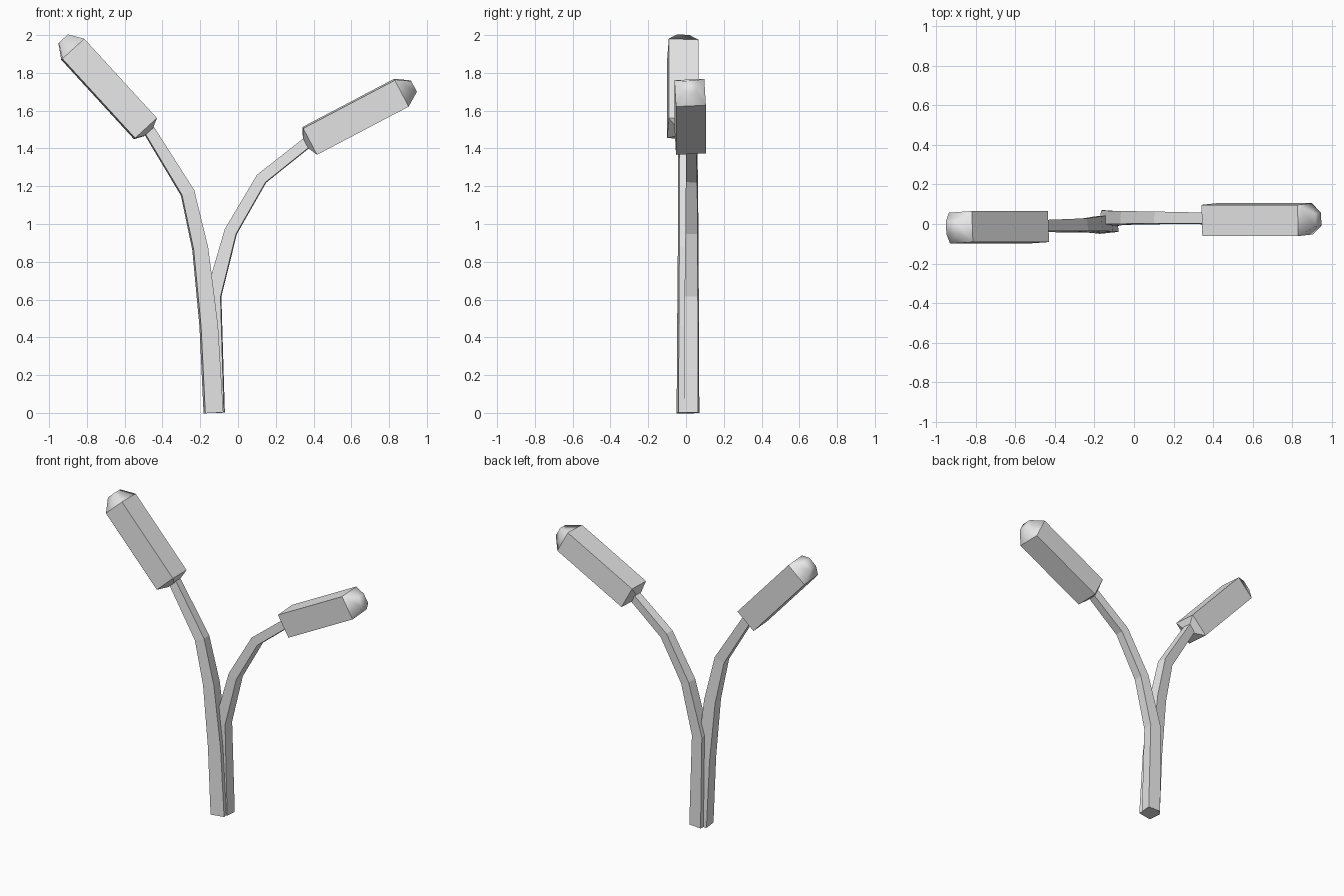
import bpy
import bmesh
import math
from mathutils import Vector, Matrix

cube = bpy.data.objects.get("Cube")
if cube:
    bpy.data.objects.remove(cube, do_unlink=True)

grey = bpy.data.materials.new("plain grey")
grey.use_nodes = True
grey.diffuse_color = (0.8, 0.8, 0.8, 1)
grey.node_tree.nodes["Principled BSDF"].inputs["Base Color"].default_value = (0.8, 0.8, 0.8, 1)


def square_tube(name, rings, roll, smooth_cap=False):
    """Loft rolled squares along rings of (x, y, z, width, depth)."""
    pts = [Vector(r[:3]) for r in rings]
    bm = bmesh.new()
    loops = []
    for i, (p, r) in enumerate(zip(pts, rings)):
        along = Vector()
        if i > 0:
            along += (p - pts[i - 1]).normalized()
        if i < len(pts) - 1:
            along += (pts[i + 1] - p).normalized()
        along.normalize()
        side = Vector((along.z, 0, -along.x)).normalized()
        turn = Matrix.Rotation(math.radians(roll), 3, along)
        side, deep = turn @ side, turn @ Vector((0, 1, 0))
        loops.append([bm.verts.new(p + side * r[3] / 2 * a + deep * r[4] / 2 * b)
                      for a, b in ((-1, -1), (1, -1), (1, 1), (-1, 1))])
    for low, high in zip(loops, loops[1:]):
        for k in range(4):
            n = (k + 1) % 4
            bm.faces.new((low[k], low[n], high[n], high[k]))
    bm.faces.new(loops[0][::-1])
    bm.faces.new(loops[-1])
    bmesh.ops.recalc_face_normals(bm, faces=bm.faces[:])
    if smooth_cap:
        # Soften only the rounded tip
        tip = set(loops[-1])
        for f in bm.faces:
            f.smooth = any(v in tip for v in f.verts)
        for e in bm.edges:
            e.smooth = any(v in tip for v in e.verts)
    mesh = bpy.data.meshes.new(name)
    bm.to_mesh(mesh)
    bm.free()
    mesh.materials.append(grey)
    obj = bpy.data.objects.new(name, mesh)
    bpy.context.collection.objects.link(obj)
    return obj


def seed_head(name, base, shoulder, size, roll):
    """Square head with a short tapered neck and a blunt tip."""
    base, shoulder = Vector(base), Vector(shoulder)
    axis = (shoulder - base).normalized()
    neck, tip = base - axis * 0.025, shoulder + axis * 0.075
    square_tube(name, [(*neck, 0.06, 0.06), (*base, size, size),
                       (*shoulder, size, size), (*tip, 0.065, 0.065)], roll, True)


# Stems
square_tube("right_stem", [(-0.13, 0, 0, 0.096, 0.09), (-0.155, 0, 0.46, 0.09, 0.085),
                           (-0.2, -0.002, 0.87, 0.078, 0.075), (-0.267, -0.007, 1.165, 0.07, 0.065),
                           (-0.48, -0.01, 1.51, 0.058, 0.055)], 6)
square_tube("left_stem", [(-0.117, 0.03, 0, 0.09, 0.075), (-0.13, 0.03, 0.62, 0.08, 0.07),
                          (-0.038, 0.031, 0.96, 0.065, 0.065), (0.125, 0.031, 1.24, 0.06, 0.06),
                          (0.39, 0.028, 1.45, 0.055, 0.055)], -4)

# Heads
seed_head("right_head", (-0.49, -0.017, 1.505), (-0.875, -0.017, 1.925), 0.157, 3)
seed_head("left_head", (0.38, 0.022, 1.44), (0.865, 0.022, 1.695), 0.158, 3)
